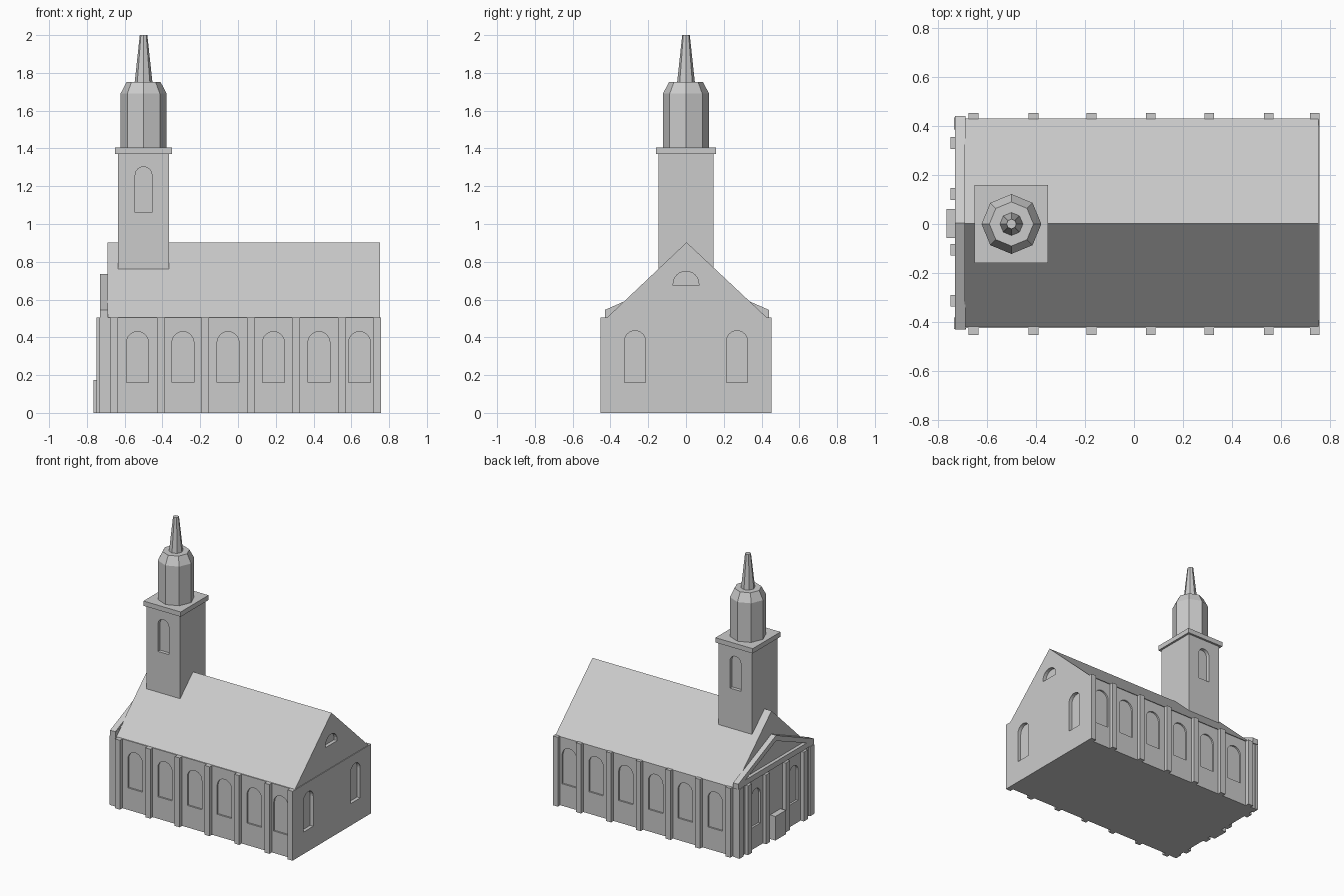
import bpy, bmesh, math
from mathutils import Vector

if "Cube" in bpy.data.objects:
    bpy.data.objects.remove(bpy.data.objects["Cube"])

stone = bpy.data.materials.new("light grey stone")
stone.diffuse_color = (0.6, 0.6, 0.6, 1)
stone.use_nodes = True
stone.node_tree.nodes["Principled BSDF"].inputs["Base Color"].default_value = stone.diffuse_color


def finish(name, bm):
    bmesh.ops.recalc_face_normals(bm, faces=bm.faces)
    mesh = bpy.data.meshes.new(name)
    bm.to_mesh(mesh)
    bm.free()
    mesh.materials.append(stone)
    ob = bpy.data.objects.new(name, mesh)
    bpy.context.collection.objects.link(ob)
    return ob


def add_prism(bm, points, offset):
    """Extrude a planar outline along an offset into a closed solid."""
    a = [bm.verts.new(p) for p in points]
    b = [bm.verts.new(Vector(p) + Vector(offset)) for p in points]
    bm.faces.new(a)
    bm.faces.new(b[::-1])
    for i in range(len(a)):
        j = (i + 1) % len(a)
        bm.faces.new((a[i], b[i], b[j], a[j]))


def add_box(bm, x0, x1, y0, y1, z0, z1):
    add_prism(bm, [(x0, y0, z0), (x1, y0, z0), (x1, y1, z0), (x0, y1, z0)], (0, 0, z1 - z0))


def box(name, *dims):
    bm = bmesh.new()
    add_box(bm, *dims)
    return finish(name, bm)


def add_arch(bm, axis, u, plane, half, z0, z1, depth):
    """Round-headed opening centred on a wall plane, reaching depth to each side."""
    spring = z1 - half
    outline = [(u + half * math.cos(t), spring + half * math.sin(t))
               for t in (math.pi * i / 12 for i in range(13))]
    if spring - z0 > 0.001:
        outline += [(u - half, z0), (u + half, z0)]
    if axis == "x":
        add_prism(bm, [(plane - depth, v, z) for v, z in outline], (2 * depth, 0, 0))
    else:
        add_prism(bm, [(v, plane - depth, z) for v, z in outline], (0, 2 * depth, 0))


def cut(target, bm):
    cutter = finish(target.name + "_window_cutter", bm)
    cutter.hide_render = True
    cutter.display_type = 'WIRE'
    mod = target.modifiers.new("windows", 'BOOLEAN')
    mod.operation = 'DIFFERENCE'
    mod.solver = 'EXACT'
    mod.object = cutter
    cutter.hide_set(True)


# Nave walls with side windows and two windows in the end wall
pilaster_x = [-0.655, -0.41, -0.173, 0.068, 0.307, 0.55, 0.737]
nave = box("nave_walls", -0.69, 0.757, -0.425, 0.425, 0, 0.505)
bm = bmesh.new()
for a, b in zip(pilaster_x, pilaster_x[1:]):
    for side in (-1, 1):
        add_arch(bm, "y", (a + b) / 2, side * 0.425, 0.058, 0.16, 0.43, 0.012)
for side in (-1, 1):
    add_arch(bm, "x", side * 0.27, 0.757, 0.056, 0.16, 0.435, 0.025)
cut(nave, bm)

# Side pilasters
bm = bmesh.new()
for x in pilaster_x:
    for side in (-1, 1):
        ys = sorted((side * 0.42, side * 0.453))
        add_box(bm, x - 0.02, x + 0.02, *ys, 0, 0.505)
finish("side_pilasters", bm)

# Gabled roof with a half-round window in the far gable
bm = bmesh.new()
add_prism(bm, [(-0.692, -0.42, 0.503), (-0.692, 0.43, 0.503), (-0.692, 0.003, 0.903)], (1.444, 0, 0))
roof = finish("roof", bm)
bm = bmesh.new()
add_arch(bm, "x", 0, 0.752, 0.068, 0.675, 0.75, 0.025)
cut(roof, bm)

# Entrance facade with windows, pilasters and porch
facade = box("entrance_facade", -0.722, -0.685, -0.43, 0.43, 0, 0.505)
bm = bmesh.new()
for y in (-0.21, 0.225):
    add_arch(bm, "x", y, -0.722, 0.05, 0.16, 0.43, 0.015)
cut(facade, bm)
bm = bmesh.new()
for y in (-0.405, -0.313, -0.105, 0.122, 0.33, 0.41):
    out = -0.735 if abs(y) > 0.4 else -0.748
    add_box(bm, out, -0.715, y - 0.024, y + 0.024, 0, 0.505)
finish("facade_pilasters", bm)
box("door_porch", -0.765, -0.715, -0.058, 0.062, 0, 0.175)

# Cornice and pediment: flat course, recessed triangle, two raking mouldings
box("facade_cornice", -0.73, -0.687, -0.43, 0.44, 0.505, 0.545)
bm = bmesh.new()
add_prism(bm, [(-0.705, -0.41, 0.54), (-0.705, 0.42, 0.54), (-0.705, 0.005, 0.715)], (0.018, 0, 0))
finish("pediment_panel", bm)
bm = bmesh.new()
for end in (-0.43, 0.44):
    add_prism(bm, [(-0.73, end, 0.51), (-0.73, end, 0.545), (-0.73, 0.005, 0.735),
                   (-0.73, 0.005, 0.695)], (0.042, 0, 0))
finish("pediment_raking_cornice", bm)

# Bell tower with a window front and back, and a capping slab
tower = box("tower", -0.635, -0.365, -0.145, 0.145, 0.5, 1.372)
bm = bmesh.new()
for side in (-1, 1):
    add_arch(bm, "y", -0.5, side * 0.145, 0.044, 1.06, 1.303, 0.025)
cut(tower, bm)
box("tower_slab", -0.65, -0.35, -0.16, 0.16, 1.37, 1.405)


def octagon_stack(name, rings):
    """Eight-sided solid from (radius, height) rings."""
    bm = bmesh.new()
    loops = [[bm.verts.new((-0.5 + r * math.cos(i * math.pi / 4), r * math.sin(i * math.pi / 4), z))
              for i in range(8)] for r, z in rings]
    bm.faces.new(loops[0][::-1])
    bm.faces.new(loops[-1])
    for lo, hi in zip(loops, loops[1:]):
        for i in range(8):
            j = (i + 1) % 8
            bm.faces.new((lo[i], lo[j], hi[j], hi[i]))
    return finish(name, bm)


# Octagonal lantern and slender spire
octagon_stack("lantern", [(0.122, 1.4), (0.122, 1.69), (0.09, 1.752)])
octagon_stack("spire", [(0.047, 1.75), (0.02, 2.0)])
